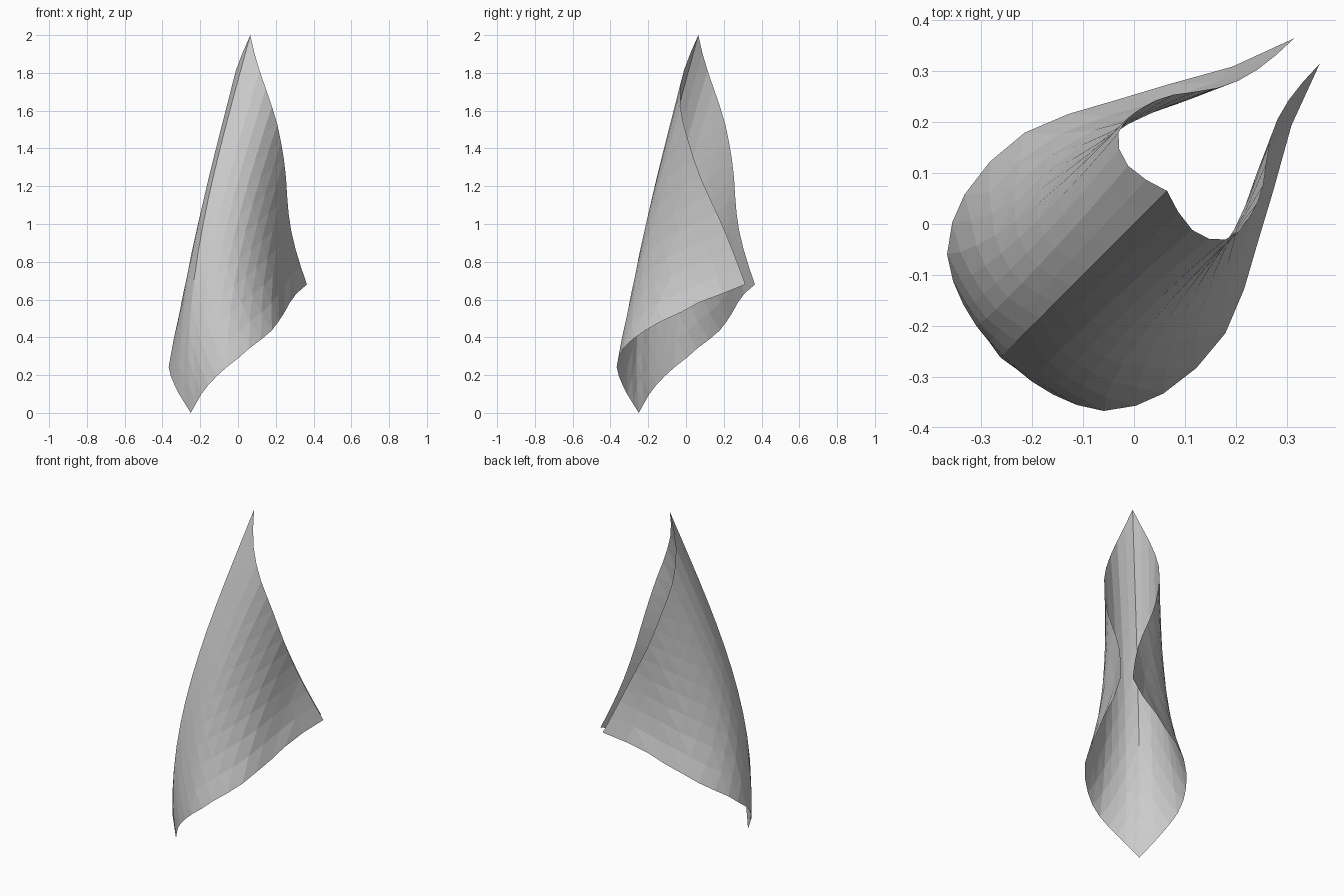
import bpy, bmesh

if "Cube" in bpy.data.objects:
    bpy.data.objects.remove(bpy.data.objects["Cube"])

N = 14  # grid divisions along each edge of the four-cornered sheet

# edges of one half as (z, x, y): from the mirror plane to the side corner
UPPER = [(2.0, .065, .065), (1.88, .093, .013), (1.78, .125, -.02), (1.68, .16, -.031),
         (1.59, .19, -.027), (1.49, .217, -.002), (1.29, .25, .06), (1.15, .26, .12),
         (1.0, .275, .19), (.84, .312, .255), (.68, .365, .315)]
LOWER = [(0, -.25, -.25), (.1, -.194, -.312), (.15, -.155, -.337), (.23, -.075, -.366),
         (.28, -.01, -.361), (.35, .07, -.325), (.42, .163, -.24), (.48, .212, -.14),
         (.53, .245, -.03), (.585, .275, .07), (.63, .308, .19), (.68, .365, .315)]


def sample(edge, s):
    """Smooth point on an edge, with s running evenly in height."""
    first, second, last, prev = edge[0], edge[1], edge[-1], edge[-2]
    start = (2 * first[0] - second[0], second[2], second[1])  # mirror image
    end = tuple(2 * a - b for a, b in zip(last, prev))
    pts = [start, *edge, end]
    z = first[0] + (last[0] - first[0]) * s
    for p, a, b, q in zip(pts, pts[1:], pts[2:], pts[3:]):
        h = b[0] - a[0]
        f = (z - a[0]) / h
        if f <= 1.0001:
            break
    out = []
    for c in (1, 2):
        ma = (b[c] - p[c]) / (b[0] - p[0]) * h
        mb = (q[c] - a[c]) / (q[0] - a[0]) * h
        out.append((2 * f**3 - 3 * f**2 + 1) * a[c] + (f**3 - 2 * f**2 + f) * ma
                   + (3 * f**2 - 2 * f**3) * b[c] + (f**3 - f**2) * mb)
    return out + [z]


def surface(i, j):
    """Upright ribs between both edges: belly at the front, waist at the sides."""
    k = abs(i - j)
    s = k / N
    t = (i + j - k) / (2 * N - 2 * k) if k < N else 0
    x, y, z = (a + (b - a) * t for a, b in zip(sample(LOWER, s), sample(UPPER, s)))
    belly = t * (1 - t) * (.72 - .4 * t) * (1 - s) ** 2 * .707
    waist = .38 * t * (1 - t) * s * (1 - s) * .707
    x -= belly + waist
    y -= belly - waist
    return (x, y, z) if i >= j else (y, x, z)


# curled sheet, split along the upright diagonals into flat facets
bm = bmesh.new()
v = [[bm.verts.new(surface(i, j)) for j in range(N + 1)] for i in range(N + 1)]
for i in range(N):
    for j in range(N):
        a, b, c, d = v[i][j], v[i + 1][j], v[i + 1][j + 1], v[i][j + 1]
        bm.faces.new((a, b, c))
        bm.faces.new((a, c, d))
mesh = bpy.data.meshes.new("curled_sheet")
bm.to_mesh(mesh)
bm.free()
sheet = bpy.data.objects.new("curled_sheet", mesh)
bpy.context.collection.objects.link(sheet)
